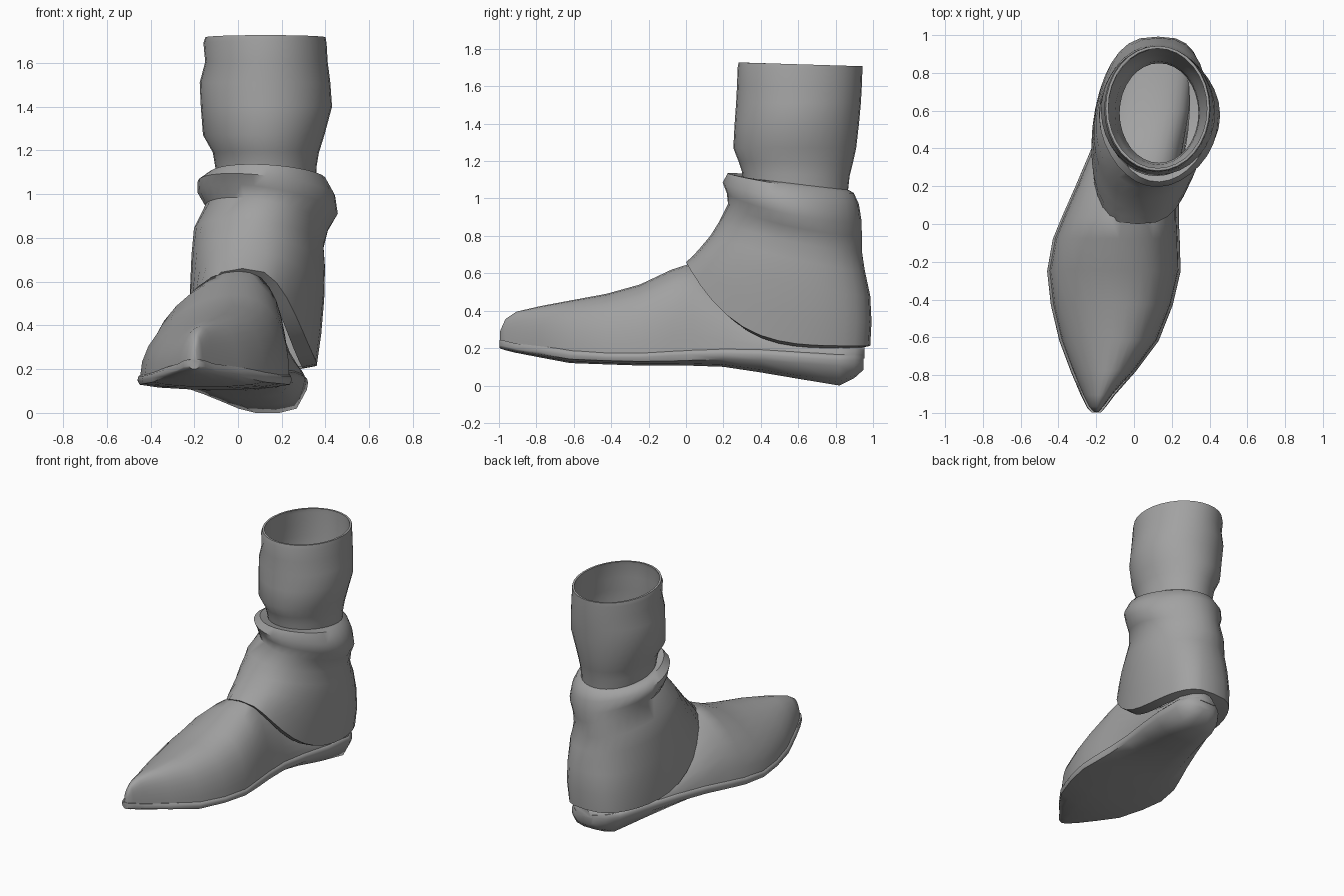
import bpy, bmesh, math

grey = bpy.data.materials.new("grey leather")
grey.diffuse_color = (0.36, 0.36, 0.36, 1)


def loft(name, rings, caps):
    """Skin a list of equally long point rings."""
    bm = bmesh.new()
    loops = [[bm.verts.new(p) for p in ring] for ring in rings]
    n = len(rings[0])
    for a, b in zip(loops, loops[1:]):
        for i in range(n):
            j = (i + 1) % n
            bm.faces.new((a[i], a[j], b[j], b[i]))
    if caps:
        bm.faces.new(loops[0])
        bm.faces.new(loops[-1])
    bmesh.ops.recalc_face_normals(bm, faces=bm.faces)
    mesh = bpy.data.meshes.new(name)
    bm.to_mesh(mesh)
    bm.free()
    mesh.materials.append(grey)
    ob = bpy.data.objects.new(name, mesh)
    bpy.context.collection.objects.link(ob)
    bpy.ops.object.select_all(action='DESELECT')
    ob.select_set(True)
    bpy.context.view_layer.objects.active = ob
    bpy.ops.object.shade_smooth_by_angle(angle=math.radians(50))
    return ob


# Foot stations: y, left x, right x, sole bottom z, sole rim z, upper top z
stations = [
    (-0.998, -0.225, -0.175, 0.20, 0.245, 0.29),
    (-0.97, -0.25, -0.15, 0.19, 0.24, 0.355),
    (-0.91, -0.28, -0.105, 0.175, 0.225, 0.395),
    (-0.78, -0.335, 0.01, 0.15, 0.21, 0.425),
    (-0.62, -0.395, 0.13, 0.12, 0.19, 0.455),
    (-0.43, -0.44, 0.205, 0.113, 0.18, 0.49),
    (-0.25, -0.46, 0.247, 0.107, 0.18, 0.54),
    (-0.08, -0.43, 0.242, 0.106, 0.19, 0.62),
    (0.03, -0.385, 0.237, 0.106, 0.195, 0.655),
    (0.20, -0.31, 0.24, 0.10, 0.20, 0.51),
    (0.40, -0.225, 0.27, 0.07, 0.195, 0.36),
    (0.60, -0.14, 0.305, 0.036, 0.18, 0.26),
    (0.82, -0.05, 0.32, 0.0, 0.165, 0.23),
    (0.90, 0.01, 0.285, 0.04, 0.165, 0.22),
    (0.95, 0.08, 0.225, 0.085, 0.165, 0.21),
]

# Upper: domed sections along the foot, ridge leaning to the inner side
upper = []
for y, xl, xr, zb, zr, zt in stations:
    mid, half = (xl + xr) / 2, (xr - xl) / 2 - 0.012
    lean = 0.25 * half
    ring = []
    for i in range(17):
        a = math.pi * i / 16
        ring.append((mid + half * math.cos(a) + lean * math.sin(a) ** 2, y + 0.004,
                     zr - 0.02 + (zt - zr + 0.02) * math.sin(a)))
    upper.append(ring)
loft("shoe_upper", upper, True)

# Sole: rounded welt on top, narrowing toward the tread
sole = []
for y, xl, xr, zb, zr, zt in stations:
    mid, half = (xl + xr) / 2, (xr - xl) / 2
    h = zr - zb
    side = [(0.93, zr), (0.985, zr - 0.012), (1.0, zr - 0.03),
            (0.97, zr - min(0.06, 0.7 * h)), (0.72, zb + 0.12 * h), (0.3, zb)]
    ring = [(mid + half * k, y, z) for k, z in side]
    ring += [(mid - half * k, y, z) for k, z in reversed(side)]
    sole.append(ring)
loft("sole", sole, True)


def leg_ring(xl, xr, yf, yb, zf, zb, power=1, skew=0, wave=0, phase=0,
             box=1, tilt=0, n=32):
    """Oval around the leg; its height falls from front to back."""
    cx, cy = (xl + xr) / 2, (yf + yb) / 2
    ring = []
    for i in range(n):
        a = 2 * math.pi * i / n
        c, s = math.cos(a), math.sin(a)
        w = math.copysign(abs(s) ** box, s)
        r = 1 + wave * math.sin(4 * a + phase)
        ring.append((cx + (xr - xl) / 2 * w * r - skew * c,
                     cy - (yb - yf) / 2 * c * r,
                     zb + (zf - zb) * ((1 + c) / 2) ** power - tilt * s))
    return ring


# Ankle wrap: flared skirt with a slumped fold at the top, tucked inward
wrap = [
    (-0.10, 0.285, 0.06, 0.93, 0.60, 0.20, 4, 0.05, 0, 0, 0.7),
    (-0.215, 0.355, 0.0, 0.985, 0.66, 0.212, 4, 0.05, 0, 0, 0.65),
    (-0.22, 0.375, 0.035, 0.992, 0.69, 0.34, 3, 0.05, 0, 0, 0.7),
    (-0.215, 0.39, 0.075, 0.985, 0.735, 0.48, 2, 0.045, 0, 0, 0.8),
    (-0.21, 0.395, 0.13, 0.955, 0.80, 0.62, 1.3, 0.04, 0, 0, 0.9, 0.01),
    (-0.20, 0.39, 0.18, 0.94, 0.88, 0.72, 1, 0.02, 0.015, 0, 1, 0.03),
    (-0.145, 0.41, 0.23, 0.935, 0.97, 0.82, 1, 0, 0.02, 0.8, 1, 0.05),
    (-0.18, 0.45, 0.225, 0.93, 1.03, 0.89, 1, 0, 0.02, 1.6, 1, 0.05),
    (-0.18, 0.44, 0.20, 0.92, 1.085, 0.97, 1, 0, 0.015, 2.2, 1, 0.035),
    (-0.13, 0.40, 0.225, 0.895, 1.135, 1.03, 1, 0, 0.01, 2.6, 1, 0.015),
    (-0.085, 0.35, 0.31, 0.86, 1.11, 1.05),
]
loft("ankle_wrap", [leg_ring(*w) for w in wrap], False)

# Cuff: open tube, pinched at the ankle, with a thin inner lining
cuff = [
    (-0.09, 0.355, 0.31, 0.865, 1.05, 1.03),
    (-0.105, 0.36, 0.30, 0.875, 1.14, 1.12),
    (-0.115, 0.37, 0.28, 0.89, 1.20, 1.18),
    (-0.16, 0.395, 0.253, 0.91, 1.27, 1.27),
    (-0.17, 0.43, 0.26, 0.925, 1.40, 1.40),
    (-0.175, 0.422, 0.268, 0.935, 1.51, 1.51),
    (-0.15, 0.41, 0.273, 0.94, 1.61, 1.60),
    (-0.158, 0.405, 0.276, 0.943, 1.70, 1.68),
    (-0.15, 0.40, 0.282, 0.943, 1.727, 1.707),
]
t = 0.014
lining = [(xl + t, xr - t, yf + t, yb - t, zf, zb)
          for xl, xr, yf, yb, zf, zb in reversed(cuff)]
loft("cuff", [leg_ring(*c) for c in cuff + lining], False)
